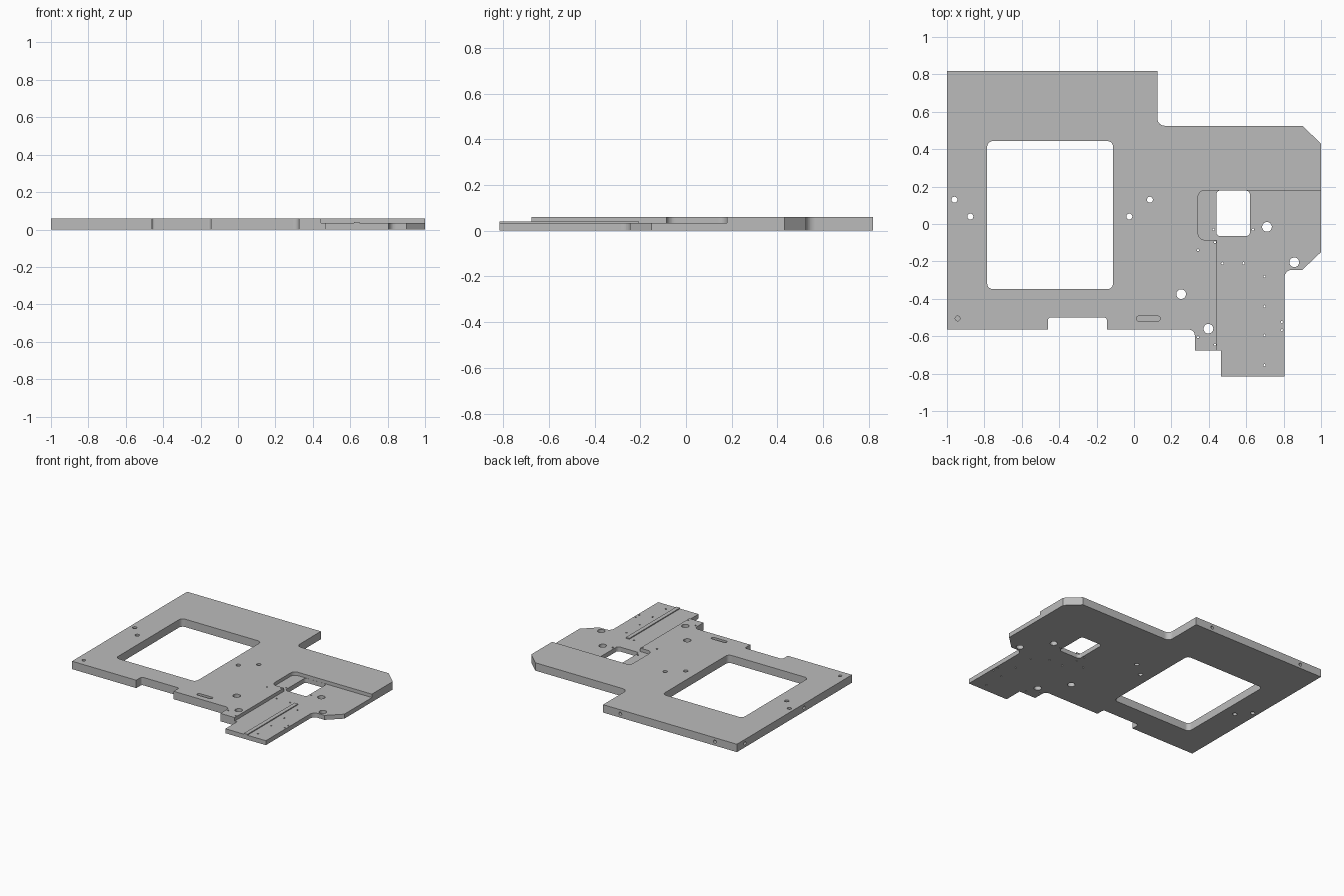
import bpy, bmesh
from math import cos, sin, pi
from mathutils import Vector, Matrix

if "Cube" in bpy.data.objects:
    bpy.data.objects.remove(bpy.data.objects["Cube"])

TOP, FLOOR = 0.06, 0.034

grey = bpy.data.materials.new("machined grey")
grey.diffuse_color = (0.5, 0.5, 0.5, 1)
grey.use_nodes = True
grey.node_tree.nodes["Principled BSDF"].inputs["Base Color"].default_value = (0.5, 0.5, 0.5, 1)


def fillet(corners, steps=8):
    """Round each (x, y, radius) corner of a right-angled outline."""
    out = []
    for i, (x, y, r) in enumerate(corners):
        p = Vector((x, y))
        if not r:
            out.append(p)
            continue
        a = (Vector(corners[i - 1][:2]) - p).normalized() * r
        b = (Vector(corners[(i + 1) % len(corners)][:2]) - p).normalized() * r
        for k in range(steps + 1):
            t = k / steps * pi / 2
            out.append(p + a * (1 - sin(t)) + b * (1 - cos(t)))
    return out


def box(x0, x1, y0, y1, r=0):
    return fillet([(x0, y0, r), (x1, y0, r), (x1, y1, r), (x0, y1, r)])


def prism(bm, outline, z0, z1):
    face = bm.faces.new([bm.verts.new((p[0], p[1], z0)) for p in outline])
    top = bmesh.ops.extrude_face_region(bm, geom=[face])["geom"]
    verts = [v for v in top if isinstance(v, bmesh.types.BMVert)]
    bmesh.ops.translate(bm, verts=verts, vec=(0, 0, z1 - z0))


def drill(bm, centre, r, depth, axis="Z"):
    turn = {"Z": Matrix(), "X": Matrix.Rotation(pi / 2, 4, "Y"),
            "Y": Matrix.Rotation(pi / 2, 4, "X")}[axis]
    bmesh.ops.create_cone(bm, cap_ends=True, segments=24 if r > 0.01 else 12,
                          radius1=r, radius2=r, depth=depth,
                          matrix=Matrix.Translation(centre) @ turn)


def finish(bm, name):
    bmesh.ops.recalc_face_normals(bm, faces=bm.faces)
    mesh = bpy.data.meshes.new(name)
    bm.to_mesh(mesh)
    bm.free()
    mesh.materials.append(grey)
    obj = bpy.data.objects.new(name, mesh)
    bpy.context.collection.objects.link(obj)
    return obj


# Plate outline
bm = bmesh.new()
prism(bm, fillet([
    (-1, 0.817, 0), (0.125, 0.817, 0), (0.125, 0.525, 0.04), (0.9, 0.525, 0),
    (1, 0.43, 0), (1, -0.15, 0), (0.9, -0.245, 0), (0.805, -0.245, 0.04),
    (0.805, -0.815, 0), (0.465, -0.815, 0), (0.465, -0.675, 0), (0.325, -0.675, 0),
    (0.325, -0.565, 0.03), (-0.145, -0.565, 0), (-0.145, -0.5, 0.015),
    (-0.46, -0.5, 0.015), (-0.46, -0.565, 0), (-1, -0.565, 0)]), 0, TOP)
plate = finish(bm, "base_plate")

# Stepped recess
bm = bmesh.new()
prism(bm, fillet([
    (1.1, 0.18, 0), (0.342, 0.18, 0.038), (0.342, -0.085, 0.038),
    (0.445, -0.085, 0), (0.445, -0.9, 0), (1.1, -0.9, 0)]), FLOOR, 0.2)
recess = finish(bm, "recess_cutter")

# Windows, slot and holes
bm = bmesh.new()
prism(bm, box(-0.785, -0.112, -0.348, 0.443, 0.03), -0.1, 0.2)
prism(bm, box(0.44, 0.62, -0.065, 0.179, 0.022), -0.1, 0.2)
prism(bm, box(0.012, 0.14, -0.52, -0.492, 0.0139), 0.03, 0.2)
for x, y in ((-0.96, 0.13), (-0.875, 0.04), (0.085, 0.13), (-0.025, 0.04)):
    drill(bm, (x, y, 0), 0.016, 0.4)
for x, y in ((0.252, -0.375), (0.398, -0.56), (0.711, -0.015), (0.857, -0.205)):
    drill(bm, (x, y, 0), 0.026, 0.4)
for x, y in ((0.425, -0.03), (0.637, -0.03), (0.342, -0.14), (0.433, -0.097),
             (0.472, -0.21), (0.585, -0.21), (0.342, -0.605), (0.433, -0.645),
             (0.697, -0.28), (0.697, -0.44), (0.697, -0.595), (0.697, -0.755),
             (0.79, -0.525), (0.79, -0.568)):
    drill(bm, (x, y, 0), 0.006, 0.4)
drill(bm, (-0.943, -0.505, TOP), 0.013, 0.06)
for x in (-0.815, -0.02):
    drill(bm, (x, 0.817, TOP / 2), 0.012, 0.1, "Y")
for y in (0.72, 0.01):
    drill(bm, (-1, y, TOP / 2), 0.012, 0.06, "X")
holes = finish(bm, "hole_cutter")

# Cut the plate, then bake the result
for cutter in (recess, holes):
    mod = plate.modifiers.new(cutter.name, "BOOLEAN")
    mod.operation, mod.solver, mod.object = "DIFFERENCE", "EXACT", cutter
baked = bpy.data.meshes.new_from_object(
    plate.evaluated_get(bpy.context.evaluated_depsgraph_get()))
plate.modifiers.clear()
plate.data = baked
for cutter in (recess, holes):
    bpy.data.objects.remove(cutter)

# Low guide rib on the recessed floor
bm = bmesh.new()
prism(bm, box(0.62, 0.65, -0.815, -0.205), FLOOR, 0.041)
finish(bm, "guide_rib")
